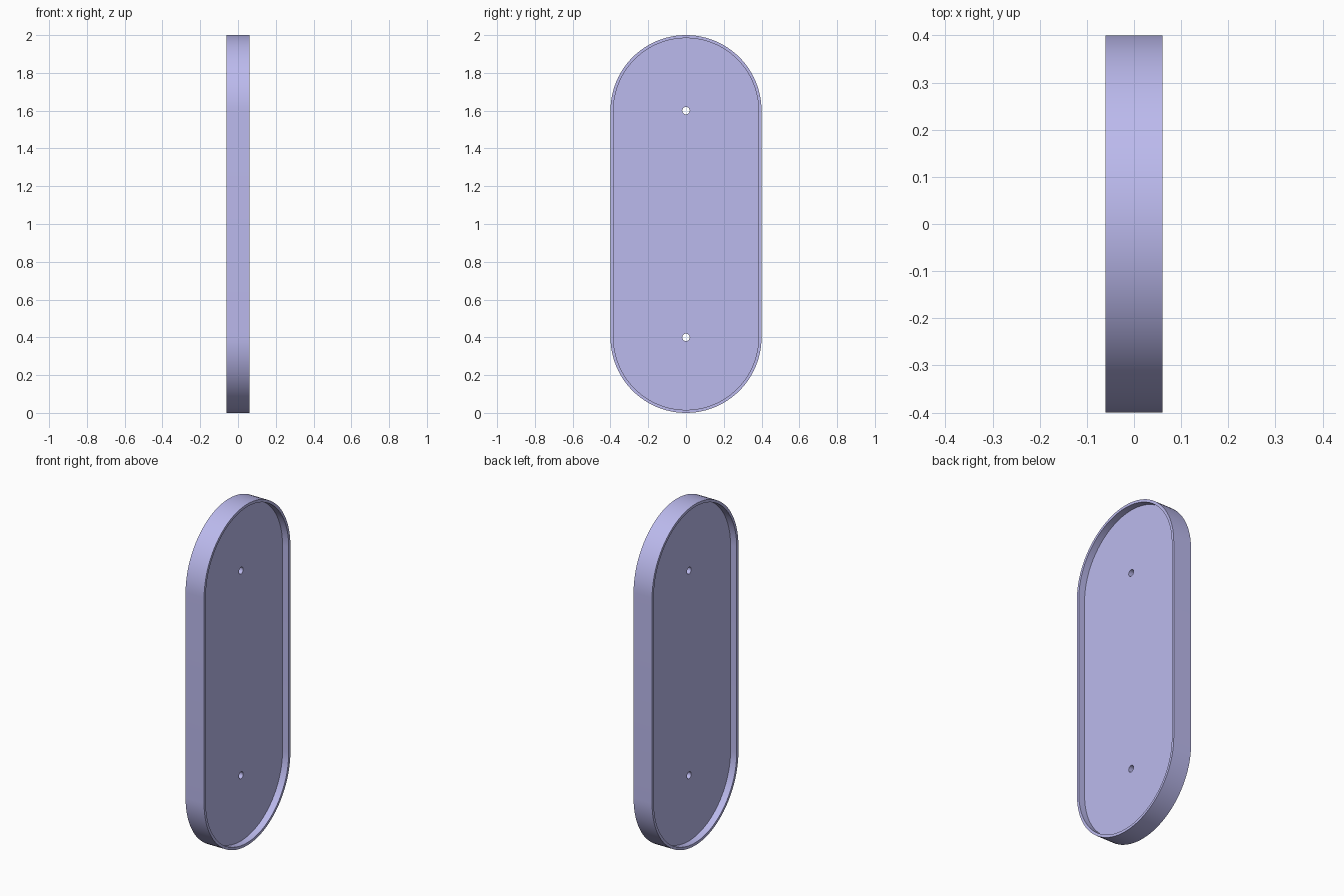
import bpy, bmesh
from math import sin, cos, pi

if "Cube" in bpy.data.objects:
    bpy.data.objects.remove(bpy.data.objects["Cube"])

HALF_T, FLOOR, R, WALL, HOLE_R = 0.06, 0.02, 0.4, 0.016, 0.02
CENTRES = (0.4, 1.6)
SEG = 48

bm = bmesh.new()


def stadium(x, r):
    """Closed ring of vertices: two half circles joined by straight sides."""
    ring = []
    for start, z in ((0, CENTRES[1]), (pi, CENTRES[0])):
        for i in range(SEG + 1):
            a = start + pi * i / SEG
            ring.append(bm.verts.new((x, r * cos(a), z + r * sin(a))))
    return ring


def circle(x, z, n=32):
    return [bm.verts.new((x, HOLE_R * cos(2 * pi * i / n), z + HOLE_R * sin(2 * pi * i / n)))
            for i in range(n)]


def bridge(a, b):
    for i in range(len(a)):
        j = (i + 1) % len(a)
        bm.faces.new((a[i], a[j], b[j], b[i]))


def ring_edges(ring):
    return [bm.edges.get((ring[i - 1], ring[i])) for i in range(len(ring))]


# Rim section, from one recessed floor around the outside to the other
section = [(FLOOR, R - WALL), (HALF_T, R - WALL), (HALF_T, R),
           (-HALF_T, R), (-HALF_T, R - WALL), (-FLOOR, R - WALL)]
rings = [stadium(x, r) for x, r in section]
for a, b in zip(rings, rings[1:]):
    bridge(a, b)

# Screw holes through the web
holes = [(circle(FLOOR, z), circle(-FLOOR, z)) for z in CENTRES]
for a, b in holes:
    bridge(a, b)

# Recessed floors on both sides, with the holes left open
for side, ring in ((0, rings[0]), (1, rings[-1])):
    edges = ring_edges(ring)
    for h in holes:
        edges += ring_edges(h[side])
    bmesh.ops.triangle_fill(bm, edges=edges, use_beauty=True,
                            normal=(1 - 2 * side, 0, 0))

bmesh.ops.recalc_face_normals(bm, faces=bm.faces)
mesh = bpy.data.meshes.new("recessed_plate")
bm.to_mesh(mesh)
bm.free()
plate = bpy.data.objects.new("recessed_plate", mesh)
bpy.context.collection.objects.link(plate)

# Lilac finish
mat = bpy.data.materials.new("lilac")
mat.diffuse_color = (0.50, 0.49, 0.85, 1)
mat.use_nodes = True
mat.node_tree.nodes["Principled BSDF"].inputs["Base Color"].default_value = mat.diffuse_color
mesh.materials.append(mat)

bpy.context.view_layer.objects.active = plate
plate.select_set(True)
bpy.ops.object.shade_smooth_by_angle(angle=pi / 6)
